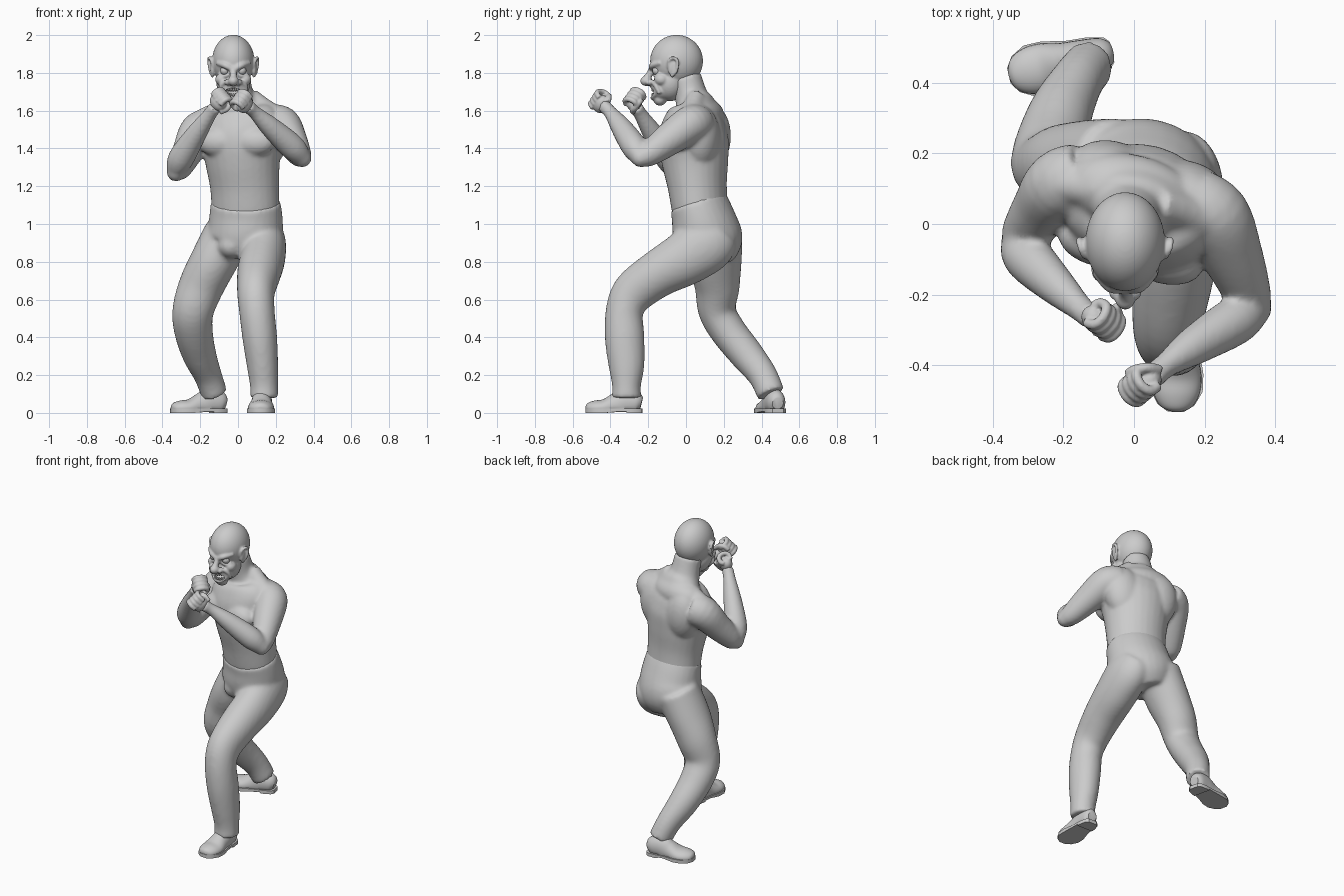
import bpy, bmesh
from math import sin, cos, pi, radians
from mathutils import Vector, Matrix, Euler

YAW = radians(-15)
SIDE = Vector((cos(YAW), sin(YAW), 0))
BACK = Vector((-sin(YAW), cos(YAW), 0))


def ball(bm, loc, r, rot=(0, 0, 0), n=20):
    r = (r, r, r) if isinstance(r, (int, float)) else r
    m = Matrix.LocRotScale(Vector(loc), Euler(rot), Vector(r))
    bmesh.ops.create_uvsphere(bm, u_segments=n, v_segments=n * 2 // 3, radius=1, matrix=m)


def spline(pts, steps):
    # Catmull-Rom through points of any dimension
    out = []
    for i in range(len(pts) - 1):
        p = [pts[max(0, min(len(pts) - 1, i + k))] for k in (-1, 0, 1, 2)]
        for s in range(steps):
            t = s / steps
            out.append([0.5 * (2 * b + (c - a) * t + (2 * a - 5 * b + 4 * c - d) * t * t
                               + (3 * b - a - 3 * c + d) * t ** 3) for a, b, c, d in zip(*p)])
    return out + [list(pts[-1])]


def tube(bm, pts, side=(1, 0, 0), steps=5, n=28):
    # points are (x, y, z, radius along side, other radius)
    pts = spline([p if len(p) == 5 else (*p, p[3]) for p in pts], steps)
    rings = []
    for i, p in enumerate(pts):
        t = Vector(pts[min(i + 1, len(pts) - 1)][:3]) - Vector(pts[max(i - 1, 0)][:3])
        t.normalize()
        a = Vector(side)
        a = (a - t * a.dot(t)).normalized()
        b = t.cross(a)
        rings.append([bm.verts.new(Vector(p[:3]) + a * p[3] * cos(k * 2 * pi / n)
                                   + b * p[4] * sin(k * 2 * pi / n)) for k in range(n)])
    for r, s in zip(rings, rings[1:]):
        for k in range(n):
            bm.faces.new((r[k], r[(k + 1) % n], s[(k + 1) % n], s[k]))
    bm.faces.new(rings[0])
    bm.faces.new(rings[-1])
    return rings


def slab(bm, stations, low, top):
    # flat sole piece from half widths along the foot
    outline = [(w, -y) for y, w in stations] + [(-w, -y) for y, w in reversed(stations)]
    a, b = [[bm.verts.new((x, y, z)) for x, y in outline] for z in (low, top)]
    bm.faces.new(a)
    bm.faces.new(b)
    for i in range(len(a)):
        bm.faces.new((a[i - 1], a[i], b[i], b[i - 1]))


def finish(name, bm, voxel=0, smooth=4):
    bmesh.ops.recalc_face_normals(bm, faces=bm.faces)
    me = bpy.data.meshes.new(name)
    bm.to_mesh(me)
    bm.free()
    me.shade_smooth()
    ob = bpy.data.objects.new(name, me)
    bpy.context.collection.objects.link(ob)
    if voxel:
        m = ob.modifiers.new("fuse", 'REMESH')
        m.mode, m.voxel_size, m.use_smooth_shade = 'VOXEL', voxel, True
        m = ob.modifiers.new("soften", 'SMOOTH')
        m.factor, m.iterations = 0.5, smooth
    else:
        me.set_sharp_from_angle(angle=radians(40))
    return ob


# Bare torso, turned towards the leading shoulder
bm = bmesh.new()
tube(bm, [(.04, .095, 1.0, .175, .14), (.04, .075, 1.08, .182, .147), (.035, .06, 1.2, .185, .155),
          (.025, .048, 1.33, .2, .175), (.02, .04, 1.45, .222, .183), (.01, .045, 1.55, .222, .155),
          (0, .05, 1.62, .16, .11), (-.01, .03, 1.67, .1, .088), (-.018, 0, 1.78, .083, .08)], SIDE)
ball(bm, (0, .085, 1.575), (.19, .11, .095), (0, 0, YAW), 32)              # upper back
for s in (-1, 1):
    def at(u, v, z):
        return Vector((.02, .035, z)) + SIDE * s * u + BACK * v
    ball(bm, at(.098, -.115, 1.435), (.112, .068, .078), (0, 0, YAW), 32)  # chest muscle
    ball(bm, at(.11, .075, 1.46), (.125, .1, .17), (0, s * .15, YAW), 32)  # back muscle
    ball(bm, at(.06, .085, 1.23), (.075, .072, .22), (0, 0, YAW), 32)      # lower back
    tube(bm, [tuple(at(.04, .03, 1.67)) + (.05,), tuple(at(.13, .03, 1.6)) + (.055,),
              tuple(at(.23, .02, 1.55)) + (.055,)], (0, 1, 0))             # neck to shoulder

# Raised arms, fused into the torso
arms = [
    ([(.17, .06, 1.53, .1), (.23, .02, 1.525, .1), (.275, -.08, 1.455, .088), (.32, -.19, 1.375, .068),
      (.34, -.24, 1.35, .052)],
     [(.34, -.242, 1.352, .05), (.285, -.275, 1.41, .068), (.17, -.345, 1.515, .055),
      (.09, -.4, 1.59, .036), (.05, -.435, 1.625, .038)]),
    ([(-.15, .13, 1.51, .1), (-.21, .11, 1.49, .1), (-.26, .045, 1.395, .085), (-.31, -.03, 1.3, .068),
      (-.328, -.055, 1.275, .052)],
     [(-.328, -.055, 1.282, .052), (-.3, -.095, 1.35, .069), (-.225, -.17, 1.47, .056),
      (-.15, -.24, 1.58, .037), (-.12, -.265, 1.62, .038)])]
for upper, lower in arms:
    tube(bm, upper, (.5, .2, 1))
    tube(bm, lower, (.3, .5, -.6))
    ball(bm, upper[-1][:3], .05)
finish("torso_and_arms", bm, .011, 6)

# Clenched fists
for name, c, d, p in (("left_fist", (.035, -.45, 1.635), (-.4, -.5, .6), (-.6, .55, .1)),
                      ("right_fist", (-.105, -.272, 1.645), (.45, -.3, .6), (.5, .7, -.1))):
    bm = bmesh.new()
    c, d, p = Vector(c), Vector(d).normalized(), Vector(p)
    p = (p - d * p.dot(d)).normalized()
    q = d.cross(p)
    ball(bm, c, (.038, .052, .043), Matrix((p, q, d)).transposed().to_euler())
    for i in range(4):
        o = c + q * (i - 1.5) * .025
        bend = [(-.026, .012), (-.018, .046), (.012, .056), (.042, .04), (.042, .008), (.022, -.005)]
        tube(bm, [tuple(o + p * a + d * b) + (.0145,) for a, b in bend], q, 4, 12)
    thumb = [(.0, -.03, -.045), (.03, 0, -.05), (.052, .02, -.03), (.056, .022, 0)]
    tube(bm, [tuple(c + p * a + d * b + q * e) + (.015,) for a, b, e in thumb], d + q, 4, 12)
    finish(name, bm, .005, 3)

# Head with jaw, cheeks, brows, nose and lips
HX = -.025
bm = bmesh.new()
ball(bm, (HX, -.05, 1.863), (.112, .14, .138), n=48)
ball(bm, (HX, -.085, 1.75), (.09, .085, .1), n=36)
ball(bm, (HX, -.125, 1.715), (.073, .06, .062))
ball(bm, (HX, -.138, 1.66), (.042, .035, .034))
ball(bm, (HX, -.21, 1.757), (.029, .033, .027))
tube(bm, [(HX, -.175, 1.83, .018), (HX, -.195, 1.79, .018), (HX, -.215, 1.76, .022)])
ring = [(HX + .053 * cos(t * pi / 8), -.178 + .022 * cos(t * pi / 8) ** 2,
         1.697 + .03 * sin(t * pi / 8) + .012 * cos(t * pi / 8) ** 2, .011) for t in range(17)]
for a, b in zip(ring, ring[1:]):
    tube(bm, [a, b], (0, 1, 0), 1, 10)
    ball(bm, a[:3], .011, n=12)
for s in (-1, 1):
    ball(bm, (HX + s * .028, -.195, 1.749), (.018, .02, .016))             # nostril
    ball(bm, (HX + s * .062, -.13, 1.765), (.034, .038, .032))             # cheek
    tube(bm, [(HX + s * .012, -.184, 1.823, .014), (HX + s * .045, -.177, 1.84, .016),
              (HX + s * .085, -.135, 1.853, .012)], (0, 0, 1), 4, 14)      # brow
    tube(bm, [(HX + s * .025, -.188, 1.76, .01), (HX + s * .062, -.162, 1.735, .012),
              (HX + s * .07, -.14, 1.69, .01)], (0, 1, 0), 4, 14)          # laugh line
    tube(bm, [(HX + s * .015, -.166, 1.795, .008), (HX + s * .045, -.163, 1.783, .009),
              (HX + s * .075, -.14, 1.795, .008)], (0, 1, 0), 4, 14)       # eye bag
    # Ear: thin bowl with a rolled rim
    ball(bm, (HX + s * .11, -.07, 1.83), (.013, .026, .046), (-.15, 0, 0))
    rim = [(HX + s * .105, -.09, 1.83), (HX + s * .116, -.09, 1.865), (HX + s * .127, -.065, 1.88),
           (HX + s * .13, -.045, 1.86), (HX + s * .122, -.052, 1.81), (HX + s * .108, -.078, 1.78)]
    tube(bm, [e + (.009,) for e in rim], (1, 0, 0), 5, 10)
head = finish("head", bm, .006, 4)

# Open mouth
bm = bmesh.new()
ball(bm, (HX, -.18, 1.698), (.046, .045, .022))
cutter = finish("mouth_cutter", bm)
cutter.hide_render = True
cutter.display_type = 'WIRE'
cut = head.modifiers.new("mouth", 'BOOLEAN')
cut.operation, cut.object, cut.solver = 'DIFFERENCE', cutter, 'EXACT'

# Eyes and teeth
bm = bmesh.new()
for s in (-1, 1):
    ball(bm, (HX + s * .045, -.154, 1.812), .024)
finish("eyes", bm)
bm = bmesh.new()
for i in range(-3, 4):
    x, y = HX + i * .0115, -.178 + .0022 * i * i
    for z in (1.711, 1.683):
        ball(bm, (x, y, z + .0005 * i * i), (.0055, .006, .01), n=12)
finish("teeth", bm)

# Trousers
bm = bmesh.new()
tube(bm, [(.04, .062, 1.12, .186, .15), (.042, .085, 1.05, .195, .163), (.04, .105, .97, .2, .178),
          (.025, .125, .9, .2, .175), (0, .125, .82, .14, .13)], SIDE)
tube(bm, [(.125, .155, .96, .1, .13), (.138, .11, .9, .115, .155), (.13, 0, .82, .12, .145),
          (.11, -.15, .735, .115, .125), (.095, -.275, .64, .1, .115), (.1, -.325, .54, .094, .1),
          (.115, -.325, .4, .092, .105), (.13, -.315, .25, .083, .095), (.138, -.315, .14, .074, .076),
          (.138, -.315, .08, .076, .08)])
tube(bm, [(-.05, .16, .95, .13, .14), (-.13, .155, .8, .125, .14), (-.195, .165, .67, .12, .12),
          (-.238, .165, .54, .11, .1), (-.235, .225, .43, .102, .095), (-.205, .32, .31, .09, .09),
          (-.16, .405, .2, .074, .078), (-.125, .45, .1, .07, .074)])
ball(bm, (-.03, .03, .885), (.08, .08, .07))
finish("trousers", bm, .012, 8)

# Shoes: rounded upper on a flat sole with a heel, built along -y from the heel
STATIONS = [(0, .03), (.015, .046), (.06, .056), (.12, .06), (.19, .074), (.24, .074), (.28, .052), (.3, .022)]
for name, loc, turn in (("left_shoe", (.13, -.232, 0), -.04), ("right_shoe", (-.062, .487, 0), radians(-77))):
    bm = bmesh.new()
    rings = tube(bm, [(0, -.004, .05, .03, .03), (0, -.03, .055, .047, .06), (0, -.09, .055, .054, .075),
                      (0, -.14, .04, .058, .065), (0, -.2, .028, .069, .045), (0, -.25, .025, .064, .04),
                      (0, -.285, .022, .044, .03), (0, -.298, .02, .015, .012)])
    for v in (v for r in rings for v in r):
        v.co.z = max(v.co.z, .018)
    slab(bm, STATIONS, .008, .022)
    slab(bm, STATIONS[:3] + [(.08, .055)], 0, .02)
    # drop the toe onto the ground
    for v in bm.verts:
        if v.co.z < .017 and v.co.y < -.15:
            v.co.z = 0
    ob = finish(name, bm)
    ob.location, ob.rotation_euler = loc, (0, 0, turn)
